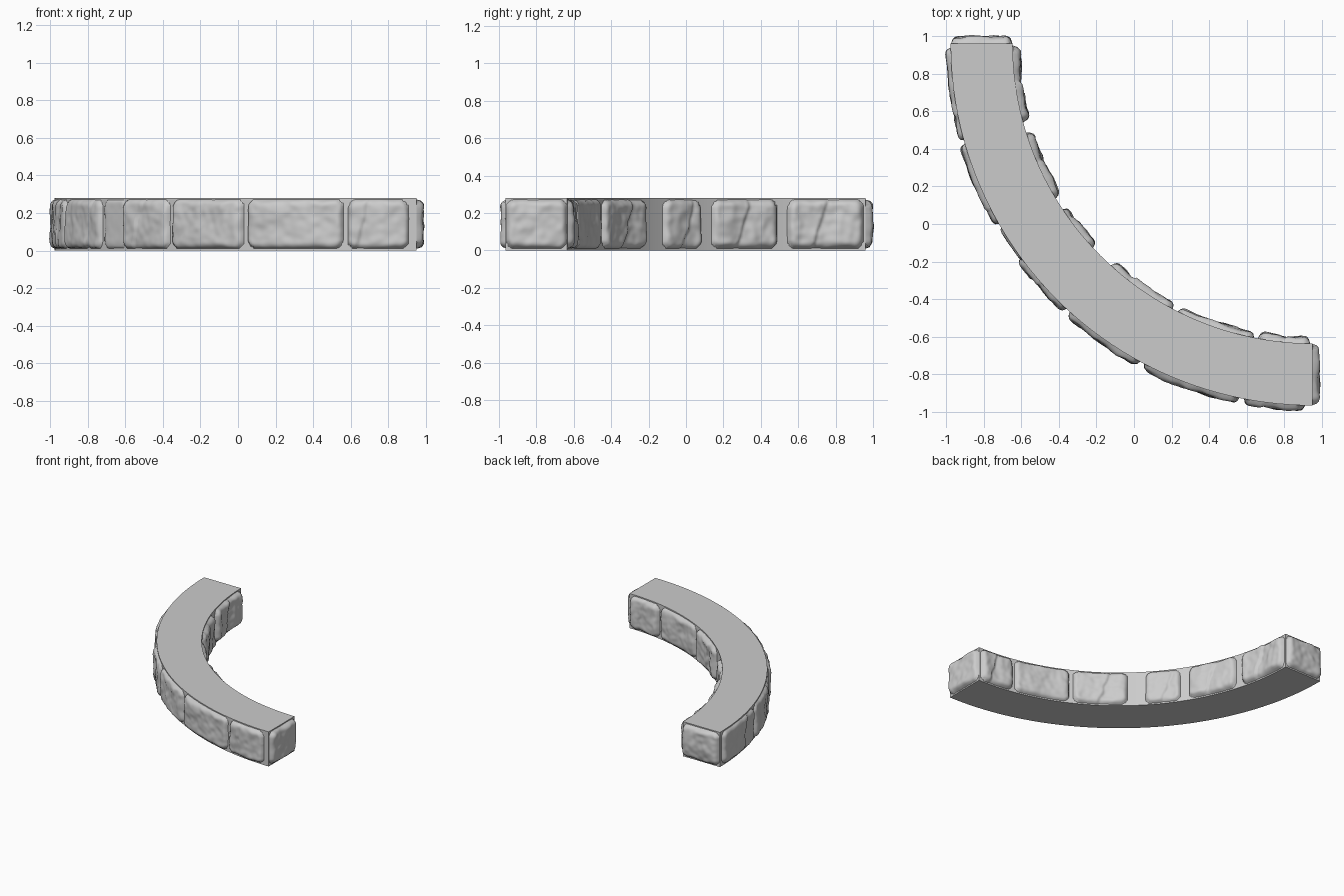
import bpy, bmesh, math
from mathutils import Vector, noise

if "Cube" in bpy.data.objects:
    bpy.data.objects.remove(bpy.data.objects["Cube"], do_unlink=True)

CX, CY = 0.95, 0.96          # centre of the arc
R_OUT, R_IN, HEIGHT = 1.925, 1.595, 0.28

stone_grey = bpy.data.materials.new("stone_grey")
stone_grey.use_nodes = True
colour = (0.6, 0.6, 0.6, 1)
stone_grey.diffuse_color = colour
stone_grey.node_tree.nodes["Principled BSDF"].inputs["Base Color"].default_value = colour


def finish(name, bm, angle):
    mesh = bpy.data.meshes.new(name)
    bm.to_mesh(mesh)
    bm.free()
    obj = bpy.data.objects.new(name, mesh)
    bpy.context.collection.objects.link(obj)
    mesh.materials.append(stone_grey)
    bpy.ops.object.select_all(action="DESELECT")
    obj.select_set(True)
    bpy.context.view_layer.objects.active = obj
    bpy.ops.object.shade_smooth_by_angle(angle=math.radians(angle))


def polar(phi, r, z):
    return Vector((CX - r * math.cos(phi), CY - r * math.sin(phi), z))


# Curved core: a rectangular section swept through a quarter turn
def build_core(steps=48):
    bm = bmesh.new()
    rings = []
    for i in range(steps + 1):
        phi = math.pi / 2 * i / steps
        rings.append([bm.verts.new(polar(phi, r, z)) for r, z in
                      ((R_IN, 0), (R_OUT, 0), (R_OUT, HEIGHT), (R_IN, HEIGHT))])
    for a, b in zip(rings, rings[1:]):
        for k in range(4):
            n = (k + 1) % 4
            bm.faces.new((a[k], a[n], b[n], b[k]))
    bm.faces.new(rings[0])
    bm.faces.new(rings[-1][::-1])
    bmesh.ops.recalc_face_normals(bm, faces=bm.faces)
    finish("wall_core", bm, 30)


# Pillowed facing stone; place(s, z, h) maps length, height and relief to space
def build_stone(name, place, length, relief, seed, crack=None):
    z0, z1, corner, bevel = 0.008, 0.274, 0.05, 0.035
    half_l, half_h = length / 2, (z1 - z0) / 2
    bm = bmesh.new()
    bmesh.ops.create_grid(bm, x_segments=max(14, int(length / 0.01)), y_segments=28, size=1)
    for v in bm.verts:
        x, y = v.co.x * half_l, v.co.y * half_h
        shift = Vector((x + seed * 3.7, y, seed * 1.3))
        # Distance inside a wavy rounded rectangle
        c = min(corner, half_l * 0.8)
        qx, qy = abs(x) - half_l + c, abs(y) - half_h + c
        d = c - math.hypot(max(qx, 0), max(qy, 0)) - min(max(qx, qy), 0)
        d += 0.006 * noise.noise(shift * 14) - 0.004
        if d <= 0:
            h = -0.006
        else:
            h = relief * math.sqrt(1 - (1 - min(d / bevel, 1)) ** 2)
            h *= 0.88 + 0.3 * noise.noise(shift * 9) + 0.14 * noise.noise(shift * 24)
            # Chipped layer: lower beyond a slanting crack
            if crack is not None:
                edge = x - crack * half_l - 0.3 * y - 0.02 * noise.noise(shift * 12)
                h -= 0.35 * relief * min(max(edge / 0.012, 0), 1) * max(0, 1 - edge / 0.12)
        v.co = place(x + half_l, (z0 + z1) / 2 + y, h)
    finish(name, bm, 70)


def arc_stone(name, start, end, radius, side, relief, seed, crack=None):
    a, b = math.radians(start), math.radians(end)

    def place(s, z, h):
        phi = a + s / radius if side > 0 else b - s / radius
        return polar(phi, radius + side * h, z)
    build_stone(name, place, (b - a) * radius, relief, seed, crack)


build_core()

# Outer face: start angle, end angle, relief, crack position
outer = [(0.6, 15.6, 0.026, 0.3), (16, 30, 0.03, 0.4), (30.5, 37, 0.012, None),
         (36.2, 47.2, 0.03, -0.3), (47.8, 61.6, 0.035, None),
         (62.2, 78.4, 0.033, None), (79, 88.8, 0.034, -0.55)]
for i, (a, b, t, crack) in enumerate(outer):
    arc_stone(f"outer_stone_{i + 1}", a, b, R_OUT, 1, t, i + 1, crack)

# Inner face
inner = [(0.3, 15.3, 0.042, -0.2), (17.2, 31.2, 0.04, -0.1), (33.5, 43, 0.035, 0.2),
         (47.6, 62.3, 0.036, 0.1), (63.2, 78.8, 0.034, None), (79.4, 89.6, 0.04, -0.3)]
for i, (a, b, t, crack) in enumerate(inner):
    arc_stone(f"inner_stone_{i + 1}", a, b, R_IN, -1, t, i + 11, crack)

# Two end stones
width = R_OUT - R_IN
build_stone("right_end_stone", lambda s, z, h: Vector((CX + h, CY - R_OUT + s, z)),
            width, 0.038, 21)
build_stone("back_end_stone", lambda s, z, h: Vector((CX - R_IN - s, CY + h, z)),
            width, 0.04, 22)
